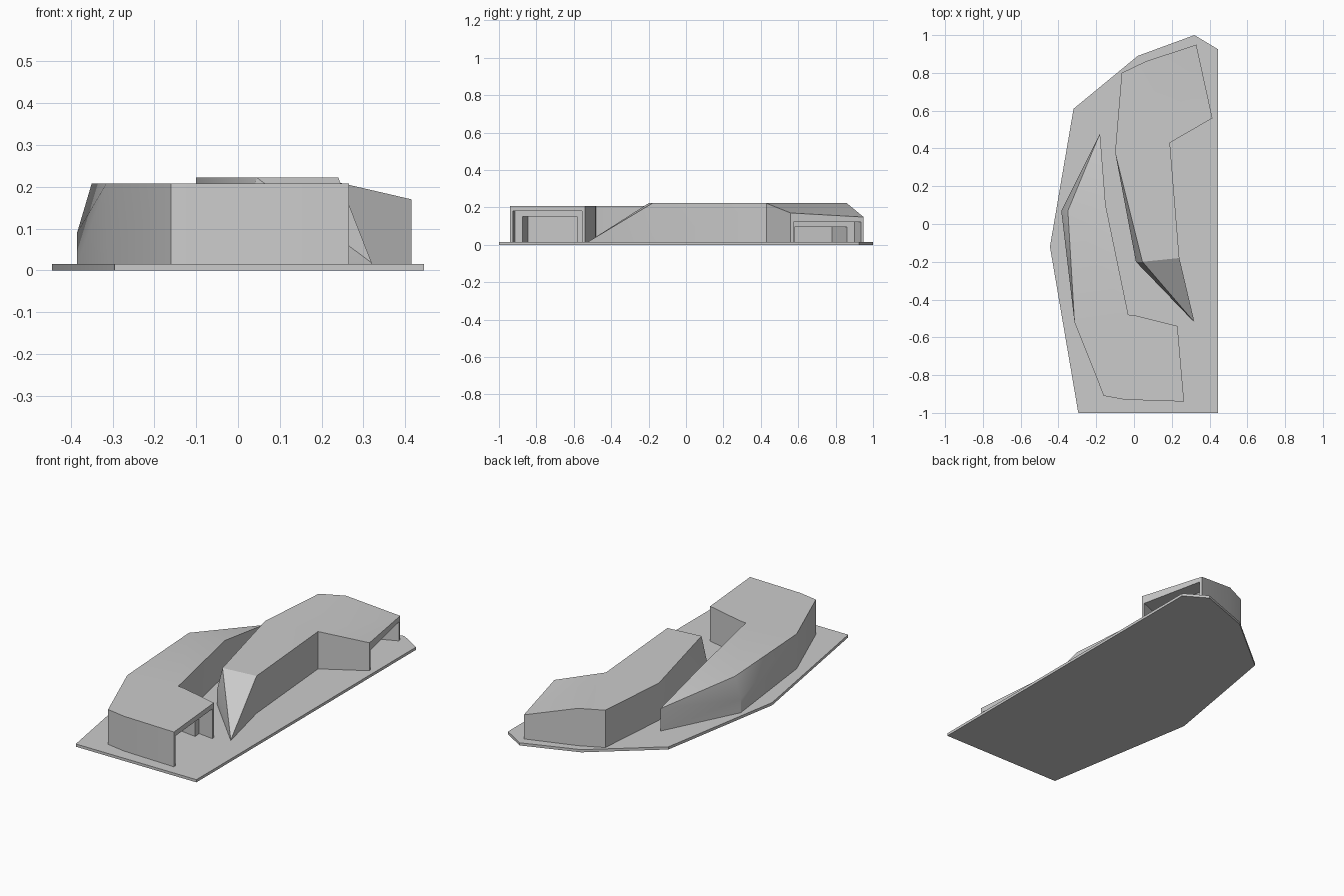
import bpy
import bmesh
from mathutils import Vector

cube = bpy.data.objects.get("Cube")
if cube:
    bpy.data.objects.remove(cube, do_unlink=True)

GROUND = 0.015

grey = bpy.data.materials.new("light grey")
grey.use_nodes = True
colour = (0.6, 0.6, 0.6, 1)
grey.diffuse_color = colour
grey.node_tree.nodes["Principled BSDF"].inputs["Base Color"].default_value = colour


def finish(bm, name):
    bmesh.ops.recalc_face_normals(bm, faces=bm.faces[:])
    mesh = bpy.data.meshes.new(name)
    bm.to_mesh(mesh)
    bm.free()
    mesh.materials.append(grey)
    obj = bpy.data.objects.new(name, mesh)
    bpy.context.collection.objects.link(obj)
    bpy.ops.object.select_all(action="DESELECT")
    obj.select_set(True)
    bpy.context.view_layer.objects.active = obj
    bpy.ops.object.shade_smooth_by_angle()
    return obj


def building(name, outline, roof, kink, ridge, end, inward, ceilings):
    """Walls around an outline, a folded roof and a stepped porch in one end wall."""
    bm = bmesh.new()
    count = len(outline)
    base = [bm.verts.new((x, y, GROUND)) for x, y, z in outline]
    eave = [bm.verts.new(p) for p in outline]
    top = eave[:]
    top[kink] = bm.verts.new(ridge)

    # Walls, leaving the porch end open
    for i in range(count):
        j = (i + 1) % count
        if i != end:
            bm.faces.new((base[i], base[j], eave[j], eave[i]))

    # Leaning facets on both sides of the folded wall, then the roof planes
    before, after = eave[kink - 1], eave[(kink + 1) % count]
    bm.faces.new((before, eave[kink], top[kink]))
    bm.faces.new((eave[kink], after, top[kink]))
    for plane in roof:
        bm.faces.new([top[i] for i in plane])

    # Porch: outer frame, recess, inner frame, deep recess and back panel
    a, b = base[end].co.copy(), base[end + 1].co.copy()
    along = (b - a).normalized()
    depth_dir = Vector((*inward, 0)).normalized()
    last = [base[end], eave[end], eave[end + 1], base[end + 1]]
    outer, inner = ceilings
    steps = [(0.015, outer, 0), (0.015, outer, 0.09),
             (0.055, inner, 0.09), (0.055, inner, 0.3)]
    for inset, ceiling, depth in steps:
        p = a + along * inset + depth_dir * depth
        q = b - along * inset + depth_dir * depth
        loop = [bm.verts.new(c) for c in (
            p, (p.x, p.y, ceiling), (q.x, q.y, ceiling), q)]
        for i in range(3):
            bm.faces.new((last[i], last[i + 1], loop[i + 1], loop[i]))
        last = loop
    bm.faces.new(last)
    return finish(bm, name)


# Ground slab
bm = bmesh.new()
slab = [(-0.295, -1), (0.445, -1), (0.445, 0.925), (0.32, 1),
        (0.02, 0.89), (-0.32, 0.61), (-0.445, -0.12)]
face = bm.faces.new([bm.verts.new((x, y, 0)) for x, y in slab])
raised = bmesh.ops.extrude_face_region(bm, geom=[face])["geom"]
bmesh.ops.translate(bm, vec=(0, 0, GROUND),
                    verts=[v for v in raised if isinstance(v, bmesh.types.BMVert)])
finish(bm, "ground_slab")

# Front wing, its roof dipping towards the rear tip
H = 0.208
building(
    "front_wing",
    [(-0.16, -0.91, H), (-0.05, -0.93, H), (0.265, -0.94, H), (0.23, -0.54, H),
     (0.01, -0.485, H), (-0.03, -0.48, H), (-0.15, 0.1, H), (-0.18, 0.48, 0.14),
     (-0.385, 0.07, 0.09), (-0.315, -0.52, H)],
    roof=[(0, 1, 2, 3, 4, 5, 9), (5, 6, 8, 9), (6, 7, 8)],
    kink=8, ridge=(-0.35, 0.07, H), end=2,
    inward=(-0.98, 0.13), ceilings=(0.18, 0.152))

# Rear wing, its roof running down to the ground at the front tip
H = 0.222
building(
    "rear_wing",
    [(0.32, -0.52, 0.018), (0.24, -0.18, H), (0.19, 0.43, H), (0.415, 0.56, 0.17),
     (0.33, 0.95, 0.148), (0.06, 0.86, H), (-0.065, 0.8, H), (-0.1, 0.38, H),
     (0.01, -0.2, 0.085)],
    roof=[(0, 1, 8), (1, 2, 7, 8), (2, 5, 6, 7), (2, 4, 5), (2, 3, 4)],
    kink=8, ridge=(0.045, -0.2, H), end=3,
    inward=(-0.92, -0.38), ceilings=(0.122, 0.095))
